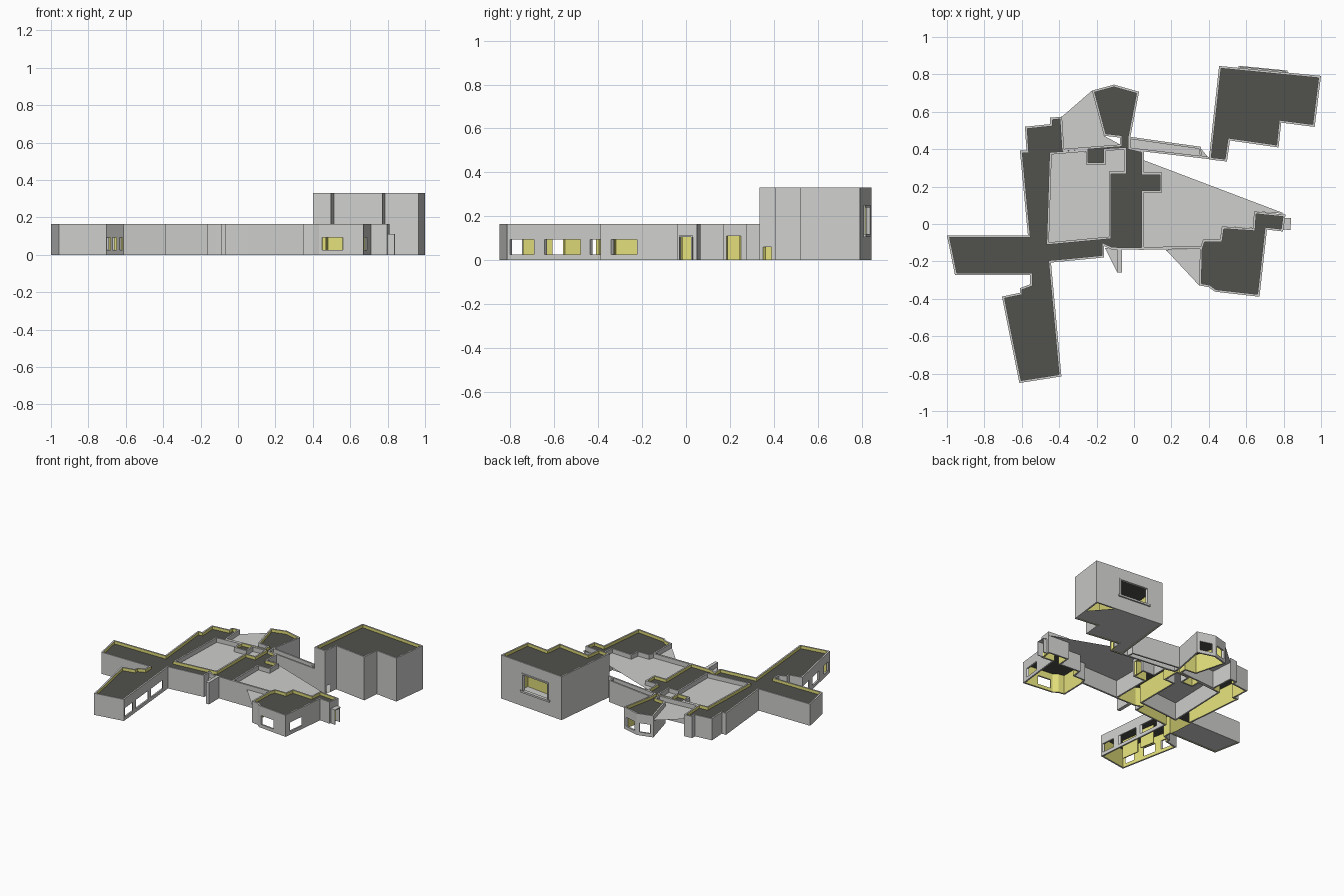
import bpy, bmesh, math
from mathutils import Vector

if "Cube" in bpy.data.objects:
    bpy.data.objects.remove(bpy.data.objects["Cube"])

def material(name, rgb):
    m = bpy.data.materials.new(name)
    m.diffuse_color = (*rgb, 1)
    m.use_nodes = True
    m.node_tree.nodes["Principled BSDF"].inputs["Base Color"].default_value = m.diffuse_color
    return m

GREY = material("light_grey_render", (0.62, 0.62, 0.61))
YELLOW = material("yellow_inner_wall", (0.77, 0.74, 0.2))
DARK = material("dark_roof", (0.083, 0.083, 0.073))
T = 0.012          # wall thickness
H = 0.164          # single-storey height
COVER = 0.13       # level of the light covers between the wings
WIN = (0.025, 0.093)
SHIFT = -0.008     # plan offset that centres the model in y

def finish(name, bm, mats):
    bmesh.ops.translate(bm, verts=bm.verts, vec=(0, SHIFT, 0))
    me = bpy.data.meshes.new(name)
    bm.to_mesh(me)
    bm.free()
    for m in mats:
        me.materials.append(m)
    ob = bpy.data.objects.new(name, me)
    bpy.context.collection.objects.link(ob)
    return ob

def inset(loop, d):
    """Offset a closed loop to its left with mitred corners."""
    pts = [Vector(p) for p in loop]
    out = []
    for i, p in enumerate(pts):
        a = (p - pts[i - 1]).normalized()
        b = (pts[(i + 1) % len(pts)] - p).normalized()
        na, nb = Vector((-a.y, a.x)), Vector((-b.y, b.x))
        out.append(p + (na + nb) * d / max(0.35, 1 + na.dot(nb)))
    return out

def walls(name, loops, height, openings):
    """Hollow walls: grey outside and rim, yellow inside, with cut openings.
    openings: edge start point -> (list of u ranges, (z0, z1))"""
    bm = bmesh.new()

    def quad(pts, mi):
        bm.faces.new([bm.verts.new(p) for p in pts]).material_index = mi

    for loop in loops:
        inner = inset(loop, T)
        n = len(loop)
        for i in range(n):
            p0, p1 = Vector(loop[i]), Vector(loop[(i + 1) % n])
            q0, q1 = inner[i], inner[(i + 1) % n]
            spans, (za, zb) = openings.get(loop[i], ([], WIN))
            us = sorted({0, 1, *[u for s in spans for u in s]})
            zs = sorted({0, za, zb, height}) if spans else [0, height]
            P = lambda u, z: (*p0.lerp(p1, u), z)
            Q = lambda u, z: (*q0.lerp(q1, u), z)
            rev = 1 if za == 0 else 0                    # door reveals are yellow
            for a, b in zip(us, us[1:]):
                for c, d in zip(zs, zs[1:]):
                    if (a, b) in spans and c == za:      # opening: reveals only
                        quad([P(a, c), P(a, d), Q(a, d), Q(a, c)], rev)
                        quad([P(b, c), Q(b, c), Q(b, d), P(b, d)], rev)
                        quad([P(a, c), Q(a, c), Q(b, c), P(b, c)], rev)
                        quad([P(a, d), P(b, d), Q(b, d), Q(a, d)], rev)
                    else:
                        quad([P(a, c), P(b, c), P(b, d), P(a, d)], 0)
                        quad([Q(b, c), Q(a, c), Q(a, d), Q(b, d)], 1)
            for z in (0, height):
                r = [P(0, z), P(1, z), Q(1, z), Q(0, z)]
                quad(r if z else r[::-1], 0)
    bmesh.ops.remove_doubles(bm, verts=bm.verts, dist=1e-5)
    return finish(name, bm, [GREY, YELLOW])

def sheet(name, loops, z, mat):
    """Flat filled sheet; later loops are holes."""
    bm = bmesh.new()
    for loop in loops:
        vs = [bm.verts.new((p[0], p[1], z)) for p in loop]
        for i in range(len(vs)):
            bm.edges.new((vs[i - 1], vs[i]))
    bmesh.ops.triangle_fill(bm, use_beauty=True, edges=bm.edges[:], normal=(0, 0, 1))
    for f in bm.faces:
        f.normal_update()
        if f.normal.z < 0:
            f.normal_flip()
    return finish(name, bm, [mat])

def building(name, loops, height, openings, drop=0.022):
    walls(name + "_walls", loops, height, openings)
    sheet(name + "_roof", [inset(l, T * 0.9) for l in loops], height - drop, DARK)

def bar(name, a, b, width, z0, z1, mat):
    """Upright slab running from a to b."""
    a, b = Vector(a), Vector(b)
    d = (b - a).normalized() * width / 2
    s = Vector((-d.y, d.x))
    bm = bmesh.new()
    f = bm.faces.new([bm.verts.new((*p, z0)) for p in (a - s, b - s, b + s, a + s)])
    top = bmesh.ops.extrude_face_region(bm, geom=[f])["geom"]
    bmesh.ops.translate(bm, vec=(0, 0, z1 - z0),
                        verts=[v for v in top if isinstance(v, bmesh.types.BMVert)])
    bmesh.ops.recalc_face_normals(bm, faces=bm.faces)
    return finish(name, bm, [mat])

# Main building: arms, corridors and rooms around an inner courtyard
main = [(-1, -.053), (-.957, -.265), (-.556, -.265), (-.556, -.315), (-.61, -.335),
        (-.61, -.36), (-.706, -.38), (-.613, -.842), (-.388, -.807), (-.444, -.198),
        (-.16, -.171), (-.16, -.11), (-.12, -.128), (.053, -.13), (.053, .176),
        (.15, .176), (.15, .283), (.053, .283), (.053, .40), (-.02, .417),
        (-.02, .47), (.027, .715), (-.107, .753), (-.225, .721), (-.16, .48),
        (-.075, .47), (-.075, .433), (-.374, .41), (-.385, .582), (-.449, .576),
        (-.449, .542), (-.583, .528), (-.575, .40), (-.61, .40), (-.567, -.053)]
court = [(-.455, -.09), (-.44, .38), (-.257, .395), (-.257, .325), (-.15, .325),
         (-.15, .40), (-.053, .405), (-.053, .288), (-.134, .288), (-.134, -.06)]
building("main_building", [main, court], H, {
    (-.706, -.38): ([(.03, .25), (.37, .6), (.78, .95)], WIN),
    (-.388, -.807): ([(.02, .2), (.28, .55), (.62, .88)], WIN),
    (.15, .176): ([(.15, .78)], (0, .11)),
    (.027, .715): ([(.17, .83)], WIN),
    (-.107, .753): ([(.17, .83)], WIN)})
sheet("west_arm_floor", [[(-.99, -.06), (-.947, -.26), (-.56, -.26), (-.57, -.06)]], .002, GREY)

# Inner partition of the south wing, broken by doorways
for y0, y1 in [(-.735, -.60), (-.545, -.43)]:
    bar("wing_partition", (-.525, y0), (-.545, y1), .008, 0, .14, YELLOW)

# East building with its entrance porch
east = [(.353, -.123), (.348, -.32), (.40, -.33), (.433, -.354), (.671, -.381),
        (.711, -.022), (.797, -.032), (.81, .058), (.642, .075), (.636, -.016),
        (.47, -.005), (.46, -.075), (.369, -.075)]
building("east_building", [east], H, {
    (.433, -.354): ([(.07, .54)], WIN),
    (.671, -.381): ([(.13, .46)], WIN),
    (.797, -.032): ([(.17, .75)], (0, .11))})
for y in (-.018, .038):
    bar("porch_side", (.80, y), (.838, y - .004), .006, 0, .11, GREY)
bar("porch_canopy", (.80, .010), (.838, .008), .062, .105, .112, GREY)

# Tall block with a framed rear window
tower = [(.40, .353), (.497, .342), (.513, .4545), (.773, .417), (.787, .55),
         (.966, .527), (1, .80), (.455, .853)]
building("tall_block", [tower], .33, {(1, .80): ([(.37, .77)], (.12, .24)),
                                      (.497, .342): ([(.15, .5)], (0, .06))})
sheet("tall_block_floor", [[(.405, .358), (.493, .347), (.508, .459), (.77, .422),
                            (.783, .555), (.955, .535), (.97, .66), (.84, .808),
                            (.46, .845)]], .002, GREY)
A, B = Vector((1, .798)), Vector((.455, .851))
for name, u0, u1, z0, z1, w in [("window_sill", .33, .81, .106, .12, .026),
                                ("window_head", .35, .79, .24, .25, .018),
                                ("window_jamb", .35, .37, .12, .24, .018),
                                ("window_jamb", .77, .79, .12, .24, .018)]:
    bar(name, A.lerp(B, u0), A.lerp(B, u1), w, z0, z1, GREY)

# Covered link and free-standing garden walls
bar("link_south_wall", (-.02, .41), (.41, .36), .012, 0, H, GREY)
bar("link_north_wall", (-.02, .468), (.355, .415), .012, 0, H, GREY)
bar("link_end_wall", (.352, .418), (.358, .366), .01, 0, H, GREY)
bar("garden_wall", (.05, -.122), (.356, -.118), .014, 0, H, GREY)
bar("buttress_wall", (-.077, -.125), (-.077, -.25), .026, 0, H, GREY)

# Light covers spanning the spaces between the wings
covers = {
    "courtyard_cover": [(-.455, -.09), (-.134, -.06), (-.134, .288), (-.053, .288),
                        (-.053, .405), (-.44, .385)],
    "east_cover": [(.05, -.12), (.36, -.12), (.46, -.075), (.47, -.005), (.636, -.015),
                   (.642, .075), (.807, .063), (.05, .35)],
    "south_cover": [(.17, -.13), (.348, -.32), (.355, -.125)],
    "north_cover": [(-.385, .582), (-.374, .41), (-.075, .433), (-.16, .48), (-.225, .721)],
    "link_cover": [(-.02, .41), (.40, .36), (.355, .415), (-.02, .468)],
    "buttress_cover": [(-.155, -.12), (-.09, -.25), (-.077, -.125)]}
for name, loop in covers.items():
    sheet(name, [loop], COVER, GREY)
